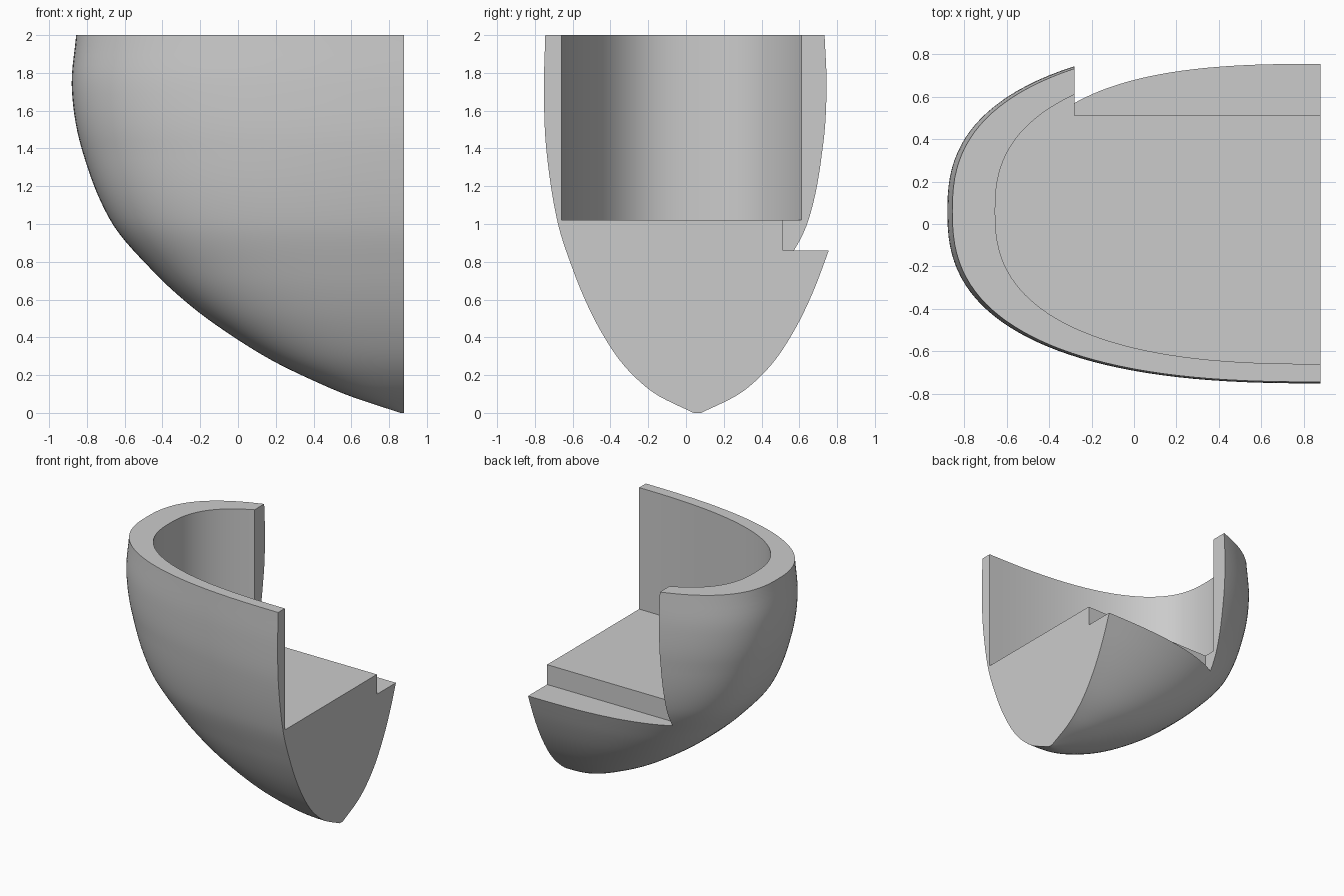
import bpy
import bmesh
import math
from mathutils import Vector

cube = bpy.data.objects.get("Cube")
if cube:
    bpy.data.objects.remove(cube, do_unlink=True)

END_X = 0.88      # flat cut end of the hull
MID_Y = 0.06      # centre line of the hull
SEGMENTS = 72
RINGS = 56

# Hull stations: height, length back from the flat end, half width
STATIONS = [
    (0, 0.02, 0.02), (0.09, 0.29, 0.205), (0.175, 0.49, 0.315),
    (0.275, 0.695, 0.408), (0.40, 0.90, 0.492), (0.55, 1.11, 0.572),
    (0.74, 1.32, 0.652), (1.01, 1.55, 0.74), (1.40, 1.708, 0.80),
    (1.72, 1.76, 0.812), (2.0, 1.737, 0.805),
]


def slope(i, k):
    a, b = STATIONS[max(i - 1, 0)], STATIONS[min(i + 1, len(STATIONS) - 1)]
    return (b[k] - a[k]) / (b[0] - a[0])


def station(z, k):
    """Smooth cubic interpolation of one station column."""
    i = 0
    while i < len(STATIONS) - 2 and z > STATIONS[i + 1][0]:
        i += 1
    a, b = STATIONS[i], STATIONS[i + 1]
    h = b[0] - a[0]
    t = (z - a[0]) / h
    return ((1 + 2 * t) * (1 - t) ** 2 * a[k] + t * (1 - t) ** 2 * h * slope(i, k)
            + t * t * (3 - 2 * t) * b[k] + t * t * (t - 1) * h * slope(i + 1, k))


def outline(length, width, power, z):
    """Half superellipse, open side at the flat end."""
    points = []
    for i in range(SEGMENTS + 1):
        a = math.pi * (i / SEGMENTS - 0.5)
        c, s = max(math.cos(a), 0), math.sin(a)
        if i in (0, SEGMENTS):
            c = 0
        x = END_X - length * c ** (2 / power)
        y = MID_Y + math.copysign(width * abs(s) ** (2 / power), s)
        points.append(Vector((x, y, z)))
    return points


def loft(name, loops):
    """Closed solid through a stack of loops."""
    bm = bmesh.new()
    rows = [[bm.verts.new(p) for p in loop] for loop in loops]
    n = len(rows[0])
    for low, high in zip(rows, rows[1:]):
        for i in range(n - 1):
            j = i + 1
            bm.faces.new((low[i], low[j], high[j], high[i]))
    # Flat end wall, bottom and top
    bm.faces.new([r[0] for r in rows] + [r[-1] for r in reversed(rows)])
    bm.faces.new(rows[0])
    bm.faces.new(rows[-1])
    bmesh.ops.recalc_face_normals(bm, faces=bm.faces)
    mesh = bpy.data.meshes.new(name)
    bm.to_mesh(mesh)
    bm.free()
    obj = bpy.data.objects.new(name, mesh)
    bpy.context.collection.objects.link(obj)
    return obj


def carve(target, cutter):
    mod = target.modifiers.new("carve", 'BOOLEAN')
    mod.operation = 'DIFFERENCE'
    mod.solver = 'EXACT'
    mod.object = cutter
    bpy.context.view_layer.objects.active = target
    bpy.ops.object.modifier_apply(modifier=mod.name)
    bpy.data.objects.remove(cutter, do_unlink=True)


# Outer hull body, rings packed closer near the keel
loops = []
for r in range(RINGS + 1):
    z = 2 * (r / RINGS) ** 1.5
    power = 2.52 + 0.33 * min(1, max(0, 1.4 - z))
    loops.append(outline(station(z, 1), station(z, 2), power, z))
hull = loft("hull_shell", loops)

# Straight-walled cavity, open at the flat end
cavity_loops = []
for z in (1.02, 2.2):
    inner = outline(1.535, 0.72, 2.53, z)
    ends = [Vector((END_X + 0.2, p.y, z)) for p in (inner[0], inner[-1])]
    cavity_loops.append([ends[0]] + inner + [ends[1]])
carve(hull, loft("cavity_cutter", cavity_loops))

# Side opening with a lowered step beside the floor
low, high = Vector((-0.28, 0.513, 0.86)), Vector((1.2, 1.2, 2.3))
bpy.ops.mesh.primitive_cube_add(size=1, location=(low + high) / 2)
opening = bpy.context.object
opening.name = "side_opening_cutter"
opening.scale = high - low
bpy.context.view_layer.update()
carve(hull, opening)

# Single plain grey
grey = bpy.data.materials.new("plain_grey")
grey.use_nodes = True
colour = (0.6, 0.6, 0.6, 1)
grey.diffuse_color = colour
grey.node_tree.nodes["Principled BSDF"].inputs["Base Color"].default_value = colour
hull.data.materials.clear()
hull.data.materials.append(grey)

bpy.ops.object.select_all(action='DESELECT')
hull.select_set(True)
bpy.context.view_layer.objects.active = hull
bpy.ops.object.shade_smooth_by_angle(angle=math.radians(25))
